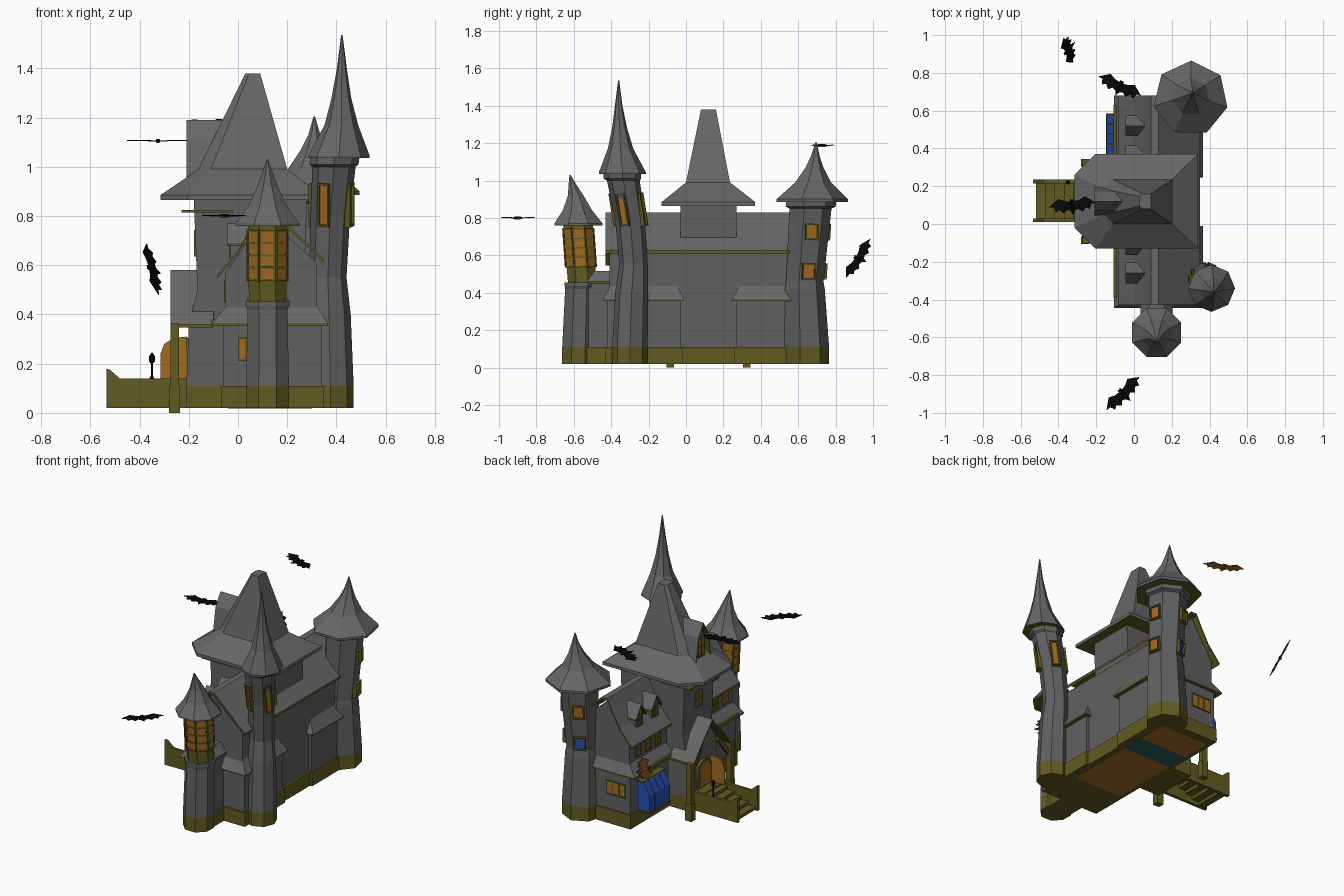
import bpy, bmesh
from math import cos, sin, pi, radians
from mathutils import Vector, Matrix

cube = bpy.data.objects.get("Cube")
if cube:
    bpy.data.objects.remove(cube, do_unlink=True)


def material(name, r, g, b):
    m = bpy.data.materials.new(name)
    m.use_nodes = True
    m.diffuse_color = (r, g, b, 1)
    m.node_tree.nodes["Principled BSDF"].inputs["Base Color"].default_value = (r, g, b, 1)
    return m


STONE = material("wall grey", .12, .12, .12)
SLATE = material("roof grey", .135, .135, .135)
OLIVE = material("olive trim", .12, .105, .015)
GLOW = material("amber glass", .36, .145, .013)
BLUE = material("blue glass", .018, .08, .44)
BROWN = material("brown wood", .38, .15, .022)
BLACK = material("bat black", .002, .002, .002)
TEAL = material("dark teal", .025, .11, .12)


def finish(name, bm, mats, rule=None):
    bmesh.ops.recalc_face_normals(bm, faces=bm.faces)
    bm.normal_update()
    if rule:
        for f in bm.faces:
            f.material_index = rule(f)
    mesh = bpy.data.meshes.new(name)
    bm.to_mesh(mesh)
    bm.free()
    for m in mats:
        mesh.materials.append(m)
    obj = bpy.data.objects.new(name, mesh)
    bpy.context.collection.objects.link(obj)
    return obj


def loft(name, rings, mats, rule=None):
    """Skin a stack of point rings and cap both ends."""
    bm = bmesh.new()
    rows = [[bm.verts.new(p) for p in ring] for ring in rings]
    for a, b in zip(rows, rows[1:]):
        for i in range(len(a)):
            j = (i + 1) % len(a)
            bm.faces.new((a[i], a[j], b[j], b[i]))
    bm.faces.new(rows[0])
    bm.faces.new(rows[-1])
    return finish(name, bm, mats, rule)


def rect(x0, x1, y0, y1, z):
    return [(x0, y0, z), (x1, y0, z), (x1, y1, z), (x0, y1, z)]


def ngon(cx, cy, r, z, rot, n=8):
    return [(cx + r * cos(rot + i * 2 * pi / n), cy + r * sin(rot + i * 2 * pi / n), z) for i in range(n)]


def box(name, x0, x1, y0, y1, z0, z1, mat):
    return loft(name, [rect(x0, x1, y0, y1, z0), rect(x0, x1, y0, y1, z1)], [mat])


def prism(name, profile, axis, t0, t1, mats, rule=None):
    put = (lambda a, z, t: (t, a, z)) if axis == 'x' else (lambda a, z, t: (a, t, z))
    return loft(name, [[put(a, z, t) for a, z in profile] for t in (t0, t1)], mats, rule)


def roof_shell(name, top, axis, t0, t1, thick=.014):
    """Folded roof with trim on its edges and underside."""
    low = [(a, z - thick) for a, z in reversed(top)]
    prism(name, top + low, axis, t0, t1, [SLATE, OLIVE], lambda f: int(f.normal.z < .1))


def window(name, pos, angle, w, h, glass=GLOW, bars=1, rows=1, lean=0, depth=.014):
    """Framed window facing the given compass angle; pos is the wall point."""
    bm = bmesh.new()
    turn = (Matrix.Translation(pos) @ Matrix.Rotation(radians(lean), 4, 'X')
            @ Matrix.Rotation(radians(angle), 4, 'Z'))

    def part(y, z, sy, sz, thick, index):
        m = turn @ Matrix.Translation((0, y, z)) @ Matrix.Diagonal((thick, sy, sz, 1))
        made = bmesh.ops.create_cube(bm, size=1, matrix=m)
        for f in {f for v in made["verts"] for f in v.link_faces}:
            f.material_index = index
    part(0, 0, w, h, .008, 1)
    t = .008
    for i in range(bars + 2):
        part(w * (i / (bars + 1) - .5), 0, t, h + t, depth, 0)
    for i in range(rows + 2):
        part(0, h * (i / (rows + 1) - .5), w + t, t, depth, 0)
    finish(name, bm, [OLIVE, glass])


def tower(name, walls, roof, rot, n=8):
    """Stone shaft with olive footing, and a flared roof; rows are (x, y, radius, z)."""
    loft(name + "_shaft", [ngon(x, y, r, z, rot, n) for x, y, r, z in walls], [STONE, OLIVE],
         lambda f: int(f.calc_center_median().z < .11))
    loft(name + "_roof", [ngon(x, y, r, z, rot, n) for x, y, r, z in roof], [SLATE, OLIVE],
         lambda f: int(f.normal.z < -.5))


# Main hall with its long curved roof
prism("hall_walls", [(-.05, .05), (.32, .05), (.32, .61), (.1, .81), (.02, .67), (-.05, .57)],
      'y', -.41, .65, [STONE])
box("hall_footing", -.07, .335, -.03, .27, .02, .11, OLIVE)
roof_shell("hall_roof", [(-.085, .56), (0, .66), (.055, .76), (.09, .83), (.13, .83), (.35, .625)],
           'y', -.43, .68)

# Floor panels on the underside
for mat, y0, y1 in ((BROWN, -.18, .27), (TEAL, .27, .42), (BROWN, .42, .62)):
    box("floor_panel", -.04, .3, y0, y1, .0185, .022, mat)

# Lower wings with skirt roofs
for side, y0, y1 in (("front", -.42, -.03), ("back", .27, .66)):
    box(side + "_wing", -.06, .34, y0, y1, .1, .37, STONE)
    box(side + "_wing_footing", -.07, .35, y0 - .01, y1 + .01, .02, .11, OLIVE)
    loft(side + "_skirt_roof", [rect(-.105, .365, y0 - .025, y1 + .02, .356),
                                rect(-.105, .365, y0 - .025, y1 + .02, .365),
                                rect(-.04, .315, y0 + .02, y1 - .02, .445)],
         [SLATE, OLIVE], lambda f: int(f.normal.z < .1))
    box(side + "_gutter", -.108, -.092, y0 + .03, y1 - .03, .36, .379, OLIVE)
    mid = (y0 + y1) / 2
    for i in (-1, 0, 1):
        window(side + "_upper_window", (-.05, mid + i * .1, .495), 180, .05, .08)
    # Roof dormers
    for y in ((-.26, -.11) if side == "front" else (.36, .52)):
        prism(side + "_dormer", [(y - .035, .6), (y + .035, .6), (y + .035, .7), (y, .75), (y - .035, .7)],
              'x', -.03, .09, [STONE])
        roof_shell(side + "_dormer_roof", [(y - .055, .69), (y, .77), (y + .055, .69)], 'x', -.045, .1, .01)
        window(side + "_dormer_window", (-.03, y, .665), 180, .04, .065)

# Passage joining the front turret to the hall
box("turret_passage", .05, .19, -.53, -.4, .1, .45, STONE)
box("turret_passage_footing", .04, .2, -.53, -.4, .02, .11, OLIVE)
loft("turret_passage_roof", [rect(.035, .205, -.53, -.38, .45), rect(.035, .205, -.53, -.38, .46),
                             rect(.08, .16, -.49, -.38, .515)],
     [SLATE, OLIVE], lambda f: int(f.normal.z < .1))

# Central tower
loft("central_tower", [rect(x, b, -.03, .27, z) for x, b, z in
                       ((-.21, .2, .02), (-.21, .2, .11), (-.2, .24, .36), (-.165, .27, .5), (-.18, .28, .88))],
     [STONE, OLIVE], lambda f: int(f.calc_center_median().z < .1))


def hip(x0, x1, y0, y1, c, z):
    return [(x0, y0 + c, z), (x0 + c, y0, z), (x1, y0, z), (x1, y1, z), (x0 + c, y1, z), (x0, y1 - c, z)]


loft("central_roof", [hip(-.315, .34, -.13, .37, .11, .865), hip(-.315, .34, -.13, .37, .11, .885),
                      hip(-.16, .2, 0, .235, .05, .99), hip(.03, .09, .08, .16, .015, 1.38)],
     [SLATE, OLIVE], lambda f: int(f.normal.z < -.5))
prism("attic_dormer", [(.075, .92), (.165, .92), (.165, 1.08), (.12, 1.165), (.075, 1.08)], 'x', -.19, .02, [STONE])
roof_shell("attic_dormer_roof", [(.045, .965), (.07, 1.11), (.12, 1.19), (.17, 1.11), (.195, .965)],
           'x', -.21, .03)
window("attic_window", (-.19, .12, 1.03), 180, .06, .12)
window("central_window", (-.172, .12, .69), 180, .06, .1)
box("eave_beam", -.23, -.02, -.05, .29, .815, .825, OLIVE)

# Entrance porch, posts and braces
roof_shell("porch_roof", [(-.075, .36), (.01, .46), (.12, .58), (.23, .46), (.315, .36)], 'x', -.275, -.1)
prism("porch_gable", [(.015, .4), (.225, .4), (.12, .555)], 'x', -.24, -.18, [STONE])
for y, s in ((-.085, 1), (.325, -1)):
    box("porch_post", -.275, -.24, y - .018, y + .018, .1, .365, OLIVE)
    box("porch_post_foot", -.28, -.235, y - .02, y + .02, 0, .11, OLIVE)
    prism("porch_brace", [(y, .25), (y + s * .12, .4), (y + s * .12, .43), (y, .3)], 'x', -.26, -.24, [OLIVE])


def arch(cx, half, z0, z1):
    return [(cx - half, z0), (cx + half, z0)] + [
        (cx + half * cos(i * pi / 6), z1 + half * .8 * sin(i * pi / 6)) for i in range(7)]


prism("door_frame", arch(.12, .07, .13, .25), 'x', -.22, -.17, [OLIVE])
prism("door", arch(.12, .058, .14, .25), 'x', -.225, -.17, [GLOW])
prism("open_door_leaf", [(-.21, .14), (-.21, .31), (-.26, .305), (-.3, .28), (-.315, .24), (-.315, .14)],
      'y', .045, .055, [GLOW])

# Stairs between parapets
for y in (.01, .215):
    prism("stair_parapet", [(-.535, .02), (-.21, .02), (-.21, .14), (-.48, .14), (-.52, .175), (-.535, .18)],
          'y', y, y + .02, [OLIVE])
for i in range(5):
    x = -.52 + i * .05
    box("stair_step", x, x + .05, .02, .225, .025 + i * .02, .045 + i * .02, OLIVE)
box("landing", -.28, -.2, .02, .225, .1, .135, OLIVE)
loft("lamp_post", [ngon(-.35, .22, r, z, 0) for r, z in
                   ((.012, .135), (.004, .15), (.004, .2), (.012, .21), (.012, .23), (.002, .245))], [BLACK])

# Greenhouse of four glass bays with a capping rail
for i in range(4):
    y = .37 + i * .053
    prism("greenhouse_bay", [(-.05, .115), (-.145, .115), (-.145, .22), (-.1, .3), (-.05, .3)],
          'y', y, y + .05, [BLUE])
box("greenhouse_rail", -.105, -.06, .36, .59, .3, .308, OLIVE)
box("greenhouse_sill", -.148, -.06, .365, .585, .105, .115, OLIVE)

# Front turret with glazed lantern
R8 = pi / 8
tower("front_turret",
      [(.12, -.575, .094, .02), (.12, -.575, .094, .11), (.12, -.565, .088, .42),
       (.12, -.56, .096, .435), (.12, -.56, .096, .455)],
      [(.12, -.575, .14, .76), (.12, -.575, .14, .77), (.12, -.58, .085, .84), (.12, -.59, .045, .92),
       (.12, -.61, .018, .99), (.12, -.62, .003, 1.03)], R8)
loft("lantern", [ngon(.12, y, r, z, R8) for y, r, z in ((-.555, .082, .45), (-.578, .086, .77))], [OLIVE])
for k in range(8):
    a = k * pi / 4
    window("lantern_window", (.12 + .079 * cos(a), -.569 + .079 * sin(a), .64), k * 45, .058, .2,
           bars=0, rows=3, lean=4)

# Tall side turret
tower("tall_turret",
      [(.375, -.3, .095, .02), (.375, -.3, .095, .11), (.37, -.29, .088, .4), (.365, -.28, .076, .55),
       (.375, -.3, .08, .8), (.39, -.335, .088, 1.0), (.39, -.34, .1, 1.01), (.395, -.34, .1, 1.05)],
      [(.41, -.34, .125, 1.035), (.41, -.34, .125, 1.045), (.42, -.35, .068, 1.17), (.42, -.355, .04, 1.28),
       (.422, -.36, .02, 1.4), (.422, -.36, .003, 1.535)], 0)
for deg in (-112.5, -22.5, 67.5, 157.5):
    a = radians(deg)
    window("turret_window", (.38 + .076 * cos(a), -.308 + .076 * sin(a), .845), deg, .042, .17,
           bars=0, rows=0, lean=9, depth=.03)

# Broad seven-sided back turret
R7 = radians(12) + pi / 7
tower("back_turret",
      [(.29, .64, .125, .02), (.29, .64, .125, .11), (.29, .63, .112, .42), (.29, .63, .105, .46),
       (.3, .66, .118, .85), (.3, .66, .14, .86), (.3, .665, .14, .9)],
      [(.3, .665, .2, .885), (.3, .665, .2, .9), (.3, .675, .1, .99), (.305, .685, .05, 1.07),
       (.31, .69, .025, 1.13), (.31, .695, .003, 1.205)], R7, 7)
for k in (0, 2):
    deg = 12 + k * 360 / 7
    a = radians(deg)
    for z, y, r in ((.515, .636, .1), (.725, .65, .105)):
        window("back_turret_window", (.295 + r * cos(a), y + r * sin(a), z), deg, .065, .08,
               BLUE if k and z < .6 else GLOW, 0, 0, lean=-4 * sin(a), depth=.028)

# Ground floor windows
window("front_window", (.018, -.42, .26), -90, .03, .085, bars=0, rows=0)
window("back_window", (.04, .66, .25), 90, .13, .08, bars=2, rows=0)

# Bats: centre, wing direction, facing normal
HALF = [(0, .035), (.008, .045), (.012, .03), (.04, .035), (.07, .05), (.125, .01), (.1, .008),
        (.09, -.02), (.07, -.008), (.05, -.03), (.03, -.012), (.012, -.02), (0, -.045)]
OUTLINE = HALF + [(-x, y) for x, y in HALF[-2:0:-1]]
for pos, wing, up in (((-.05, -.905, .8), (1, 1, 0), (0, 0, 1)),
                      ((-.342, .93, .58), (-.05, .13, .21), (.29, -.18, .18)),
                      ((-.08, .72, 1.187), (.24, -.11, 0), (0, 0, 1)),
                      ((-.325, .09, 1.105), (1, .1, 0), (0, 0, 1))):
    d = Vector(wing).normalized()
    n = Vector(up)
    n = (n - d * n.dot(d)).normalized()
    frame = Matrix((d, n.cross(d), n)).transposed()

    def belly(f):
        return int(f.normal.dot(n) < -.3)
    rings = [[Vector(pos) + frame @ Vector((x, y, abs(x) * .02 + t)) for x, y in OUTLINE] for t in (-.002, .002)]
    loft("bat_wings", rings, [BLACK, BROWN], belly)
    body = [[Vector(pos) + frame @ Vector((r * cos(i * pi / 3), y, r * sin(i * pi / 3))) for i in range(6)]
            for y, r in ((-.03, .002), (-.01, .009), (.02, .009), (.04, .004))]
    loft("bat_body", body, [BLACK, BROWN], belly)
